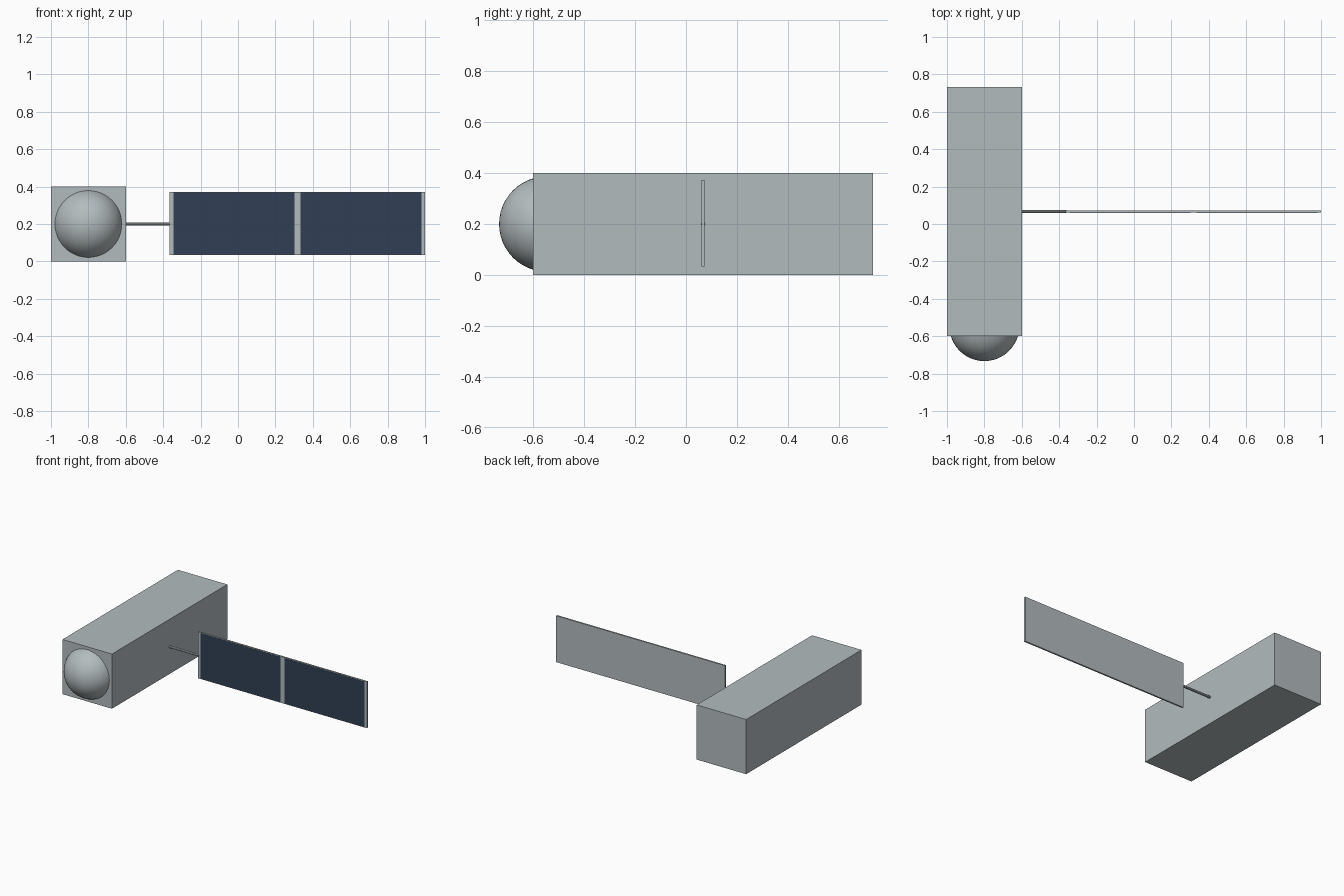
import bpy
import bmesh
from math import pi
from mathutils import Matrix, Vector

cube = bpy.data.objects.get("Cube")
if cube:
    bpy.data.objects.remove(cube, do_unlink=True)


def material(name, rgb):
    mat = bpy.data.materials.new(name)
    mat.use_nodes = True
    color = (*rgb, 1)
    mat.diffuse_color = color
    mat.node_tree.nodes["Principled BSDF"].inputs["Base Color"].default_value = color
    return mat


grey = material("light_grey", (0.45, 0.50, 0.515))
navy = material("navy_blue", (0.031, 0.051, 0.092))


def finish(name, bm, mat):
    mesh = bpy.data.meshes.new(name)
    bm.to_mesh(mesh)
    bm.free()
    mesh.materials.append(mat)
    obj = bpy.data.objects.new(name, mesh)
    bpy.context.collection.objects.link(obj)
    return obj


def box(name, low, high, mat):
    low, high = Vector(low), Vector(high)
    bm = bmesh.new()
    bmesh.ops.create_cube(bm, size=1, matrix=Matrix.Translation((low + high) / 2)
                          @ Matrix.Diagonal((*(high - low), 1)))
    return finish(name, bm, mat)


FRONT, MID_Y, MID_Z = -0.6, 0.067, 0.2

# Main body
box("body", (-1, FRONT, 0), (-0.6, 0.733, 0.4), grey)

# Nose dome, a sphere trimmed at the front of the body
radius = 0.187
bm = bmesh.new()
bmesh.ops.create_uvsphere(
    bm, u_segments=48, v_segments=24, radius=radius,
    matrix=Matrix.Translation((-0.8, radius - 0.733, MID_Z)) @ Matrix.Rotation(pi / 2, 4, "X"))
bmesh.ops.bisect_plane(bm, geom=bm.verts[:] + bm.edges[:] + bm.faces[:],
                       plane_co=(0, FRONT + 0.002, 0), plane_no=(0, 1, 0), clear_outer=True)
for face in bm.faces:
    face.smooth = True
finish("nose_dome", bm, grey)

# Strut between body and panel
left, right = -0.61, -0.36
bm = bmesh.new()
bmesh.ops.create_cone(
    bm, cap_ends=True, segments=8, radius1=0.009, radius2=0.009, depth=right - left,
    matrix=Matrix.Translation(((left + right) / 2, MID_Y, MID_Z)) @ Matrix.Rotation(pi / 2, 4, "Y"))
finish("strut", bm, grey)

# Solar panel and its two dark cell plates
panel_front = MID_Y - 0.006
box("solar_panel", (-0.365, panel_front, 0.033), (1, MID_Y + 0.006, 0.372), grey)
for name, x in (("inner_cells", -0.345), ("outer_cells", 0.334)):
    box(name, (x, panel_front - 0.001, 0.037), (x + 0.647, panel_front + 0.001, 0.368), navy)
